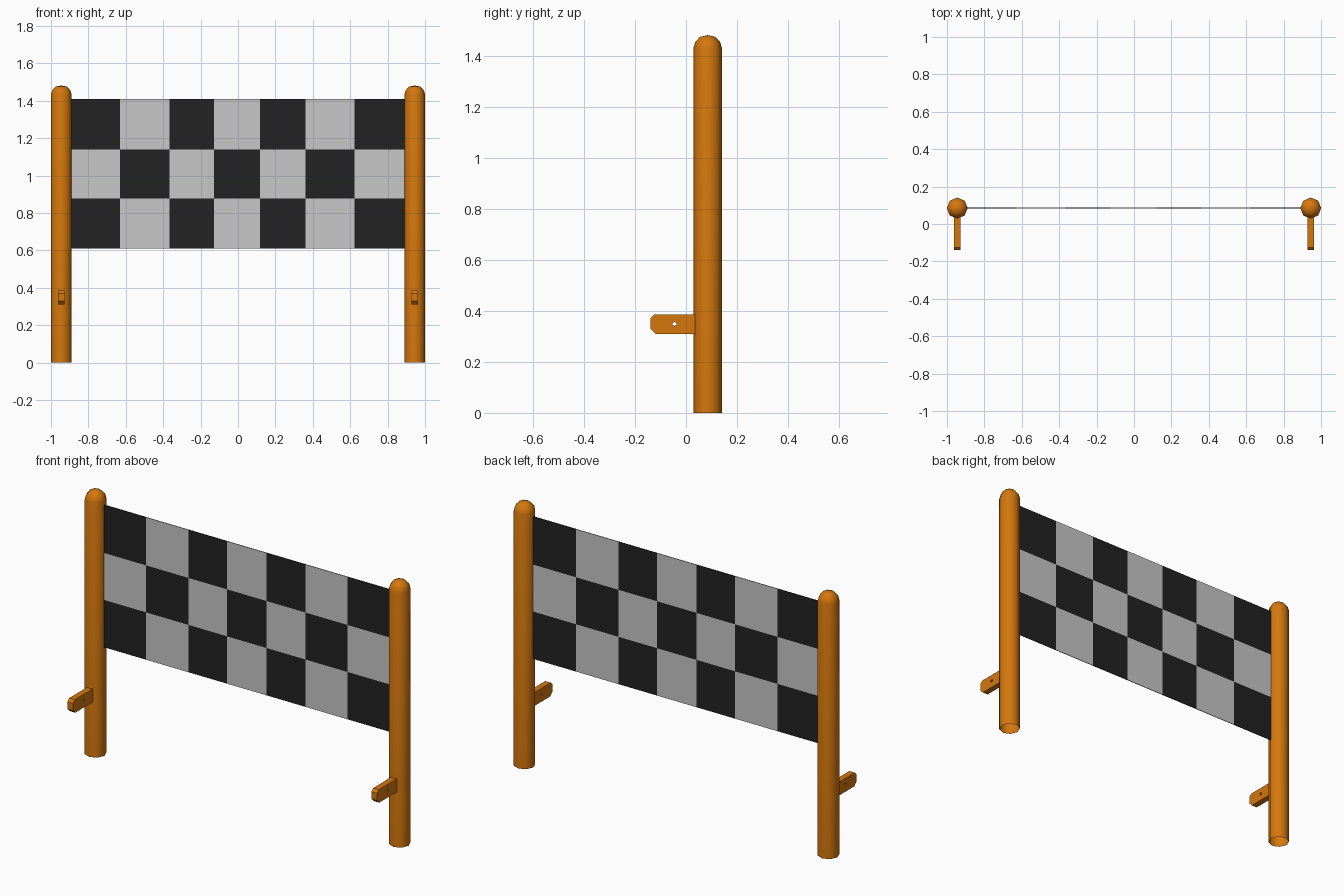
import bpy, bmesh, math

if "Cube" in bpy.data.objects:
    bpy.data.objects.remove(bpy.data.objects["Cube"])

POST_X, POST_Y, POST_R = 0.945, 0.085, 0.056


def material(name, rgb):
    m = bpy.data.materials.new(name)
    m.diffuse_color = (*rgb, 1.0)
    m.use_nodes = True
    m.node_tree.nodes["Principled BSDF"].inputs["Base Color"].default_value = m.diffuse_color
    return m


ORANGE = material("orange", (0.66, 0.185, 0.004))
BLACK = material("black", (0.016, 0.016, 0.016))
GREY = material("light grey", (0.57, 0.57, 0.57))


def make_object(name, bm, mats, smooth=False):
    mesh = bpy.data.meshes.new(name)
    bm.to_mesh(mesh)
    bm.free()
    for m in mats:
        mesh.materials.append(m)
    ob = bpy.data.objects.new(name, mesh)
    bpy.context.collection.objects.link(ob)
    if smooth:
        bpy.context.view_layer.objects.active = ob
        ob.select_set(True)
        bpy.ops.object.shade_smooth_by_angle(angle=math.radians(50))
        ob.select_set(False)
    return ob


def post(name, x):
    # eight-sided tube, open at the bottom, with a domed top
    profile = [(POST_R, 0.0), (POST_R, 1.43), (0.049, 1.455), (0.03, 1.475)]
    n = 8
    bm = bmesh.new()
    rings = [[bm.verts.new((x + r * math.cos(2 * math.pi * i / n),
                            POST_Y + r * math.sin(2 * math.pi * i / n), z))
              for i in range(n)] for r, z in profile]
    for a, b in zip(rings, rings[1:]):
        for i in range(n):
            j = (i + 1) % n
            bm.faces.new((a[i], a[j], b[j], b[i]))
    tip = bm.verts.new((x, POST_Y, 1.482))
    for i in range(n):
        bm.faces.new((rings[-1][i], rings[-1][(i + 1) % n], tip))
    return make_object(name, bm, [ORANGE], smooth=True)


def peg(name, x):
    # flat tab with chamfered front corners and a small cross hole
    outline = [(0.045, 0.31), (0.045, 0.385), (-0.045, 0.385), (-0.125, 0.385),
               (-0.14, 0.37), (-0.14, 0.33), (-0.12, 0.31), (-0.045, 0.31)]
    cy, cz, r = -0.045, 0.349, 0.008
    hole = []
    for y, z in outline:
        a = math.atan2(z - cz, y - cy)
        hole.append((cy + r * math.cos(a), cz + r * math.sin(a)))
    bm = bmesh.new()
    half = 0.017
    outer, inner = ([[bm.verts.new((x + s * half, y, z)) for y, z in pts]
                     for s in (-1, 1)] for pts in (outline, hole))
    n = len(outline)
    for i in range(n):
        j = (i + 1) % n
        for s in (0, 1):
            bm.faces.new((outer[s][i], outer[s][j], inner[s][j], inner[s][i]))
        for loop in (outer, inner):
            bm.faces.new((loop[0][i], loop[0][j], loop[1][j], loop[1][i]))
    bmesh.ops.recalc_face_normals(bm, faces=bm.faces)
    return make_object(name, bm, [ORANGE])


def banner():
    # thin cloth split into a seven by three checker
    xs = [-0.895, -0.63, -0.367, -0.127, 0.118, 0.36, 0.622, 0.895]
    zs = [0.61, 0.876, 1.14, 1.41]
    bm = bmesh.new()
    grid = [[bm.verts.new((x, POST_Y, z)) for x in xs] for z in zs]
    for r in range(3):
        for c in range(7):
            f = bm.faces.new((grid[r][c], grid[r][c + 1],
                              grid[r + 1][c + 1], grid[r + 1][c]))
            f.material_index = (r + c) % 2
    ob = make_object("checkered_banner", bm, [BLACK, GREY])
    mod = ob.modifiers.new("thickness", 'SOLIDIFY')
    mod.thickness = 0.004
    mod.offset = 0
    return ob


for side, sign in (("left", -1), ("right", 1)):
    post(side + "_post", sign * POST_X)
    peg(side + "_peg", sign * POST_X)
banner()
